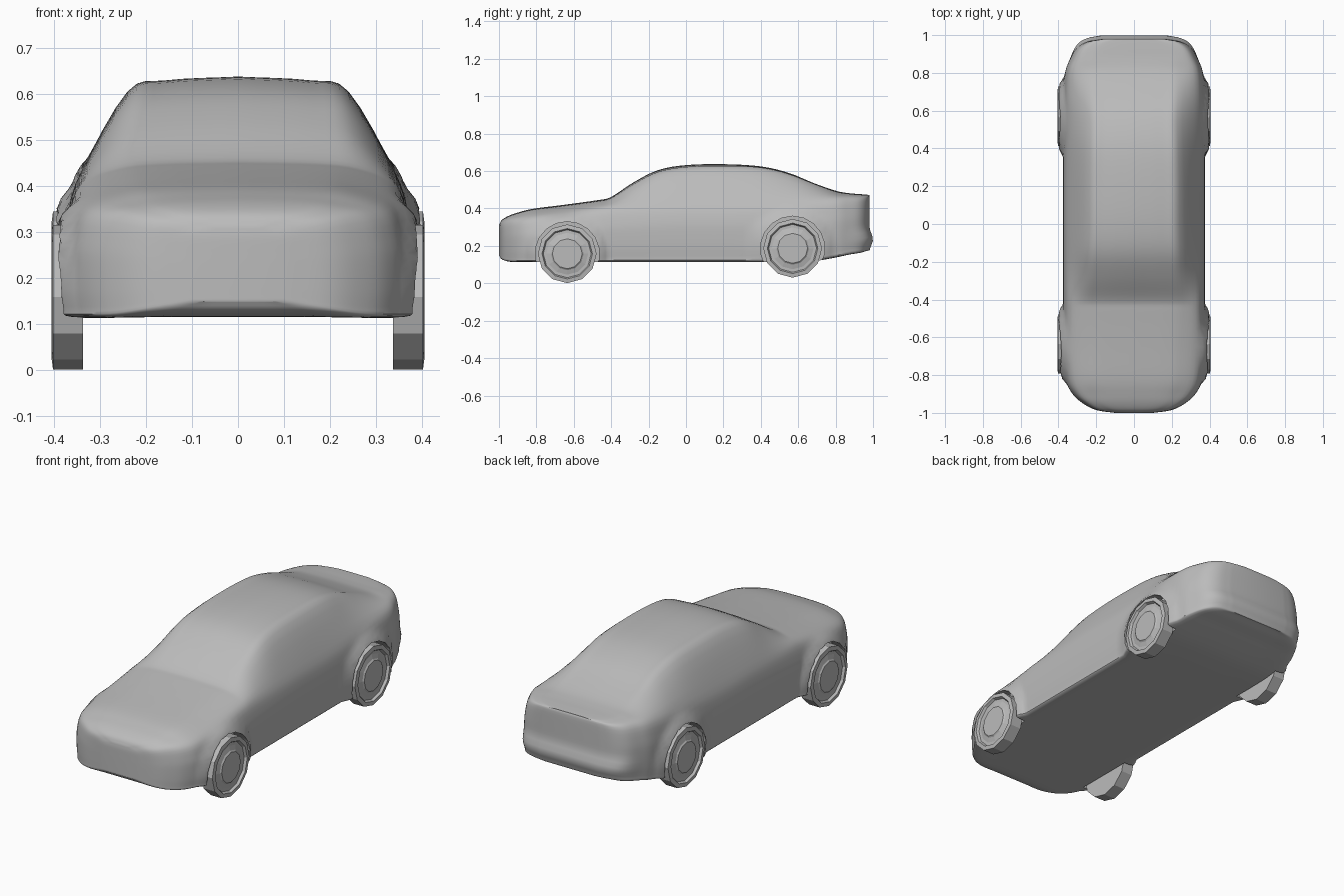
import bpy, bmesh, math
from mathutils import Vector

cube = bpy.data.objects.get("Cube")
if cube:
    bpy.data.objects.remove(cube)

paint = bpy.data.materials.new("plain_grey")
paint.use_nodes = True
grey = (0.5, 0.5, 0.5, 1)
paint.diffuse_color = grey
paint.node_tree.nodes["Principled BSDF"].inputs["Base Color"].default_value = grey

# Wheel centres (y, z) and sizes
AXLES = {"front": (-0.635, 0.158), "rear": (0.57, 0.187)}
TYRE, ARCH = 0.157, 0.172

# Body stations: y, half width, floor z, shoulder z, roof edge x, roof edge z, top z
STATIONS = [
    (-1.0, .10, .15, .29, .05, .305, .31),
    (-.985, .20, .13, .315, .13, .33, .338),
    (-.95, .27, .118, .33, .19, .35, .36),
    (-.90, .325, .115, .34, .22, .365, .378),
    (-.82, .362, .115, .35, .24, .385, .398),
    (-.65, .375, .115, .37, .25, .405, .42),
    (-.47, .375, .115, .395, .26, .43, .445),
    (-.40, .375, .115, .405, .26, .447, .462),
    (-.28, .375, .115, .415, .25, .515, .54),
    (-.15, .375, .115, .425, .245, .575, .605),
    (0, .375, .115, .43, .24, .6, .632),
    (.2, .375, .115, .43, .24, .605, .637),
    (.4, .375, .115, .435, .235, .6, .625),
    (.55, .375, .115, .44, .23, .57, .59),
    (.68, .375, .12, .445, .235, .525, .537),
    (.8, .365, .14, .45, .24, .485, .495),
    (.87, .34, .155, .45, .24, .475, .482),
    (.93, .305, .165, .45, .22, .47, .477),
    (.965, .25, .175, .452, .18, .468, .474),
    (.98, .17, .178, .455, .1, .47, .472),
]


def smooth_path(points, steps):
    """Curve passing through every point."""
    pts = [2 * points[0] - points[1]] + points + [2 * points[-1] - points[-2]]
    out = []
    for a, b, c, d in zip(pts, pts[1:], pts[2:], pts[3:]):
        for k in range(steps):
            t = k / steps
            out.append(b + (c - a) * (t / 2) + (2 * a - 5 * b + 4 * c - d) * (t * t / 2)
                       + (3 * b - a - 3 * c + d) * (t ** 3 / 2))
    return out + [points[-1]]


def section(y, w, floor, shoulder, ex, ez, top):
    """Half outline from the floor centre up to the roof centre."""
    rise = shoulder - floor
    flat = [(0, floor), (w * .5, floor), (w * .93, floor), (w * .985, floor + rise * .1),
            (w, floor + rise * .45), (w * .985, floor + rise * .72),
            (w * .91, shoulder), (ex, ez), (ex * .65, top - (top - ez) * .25), (0, top)]
    return [Vector((x, y, z)) for x, z in flat]


def shape(p):
    """Push out the wheel arches and the rear bumper."""
    x, y, z = p
    if x > .25:
        for cy, cz in AXLES.values():
            d = math.hypot(y - cy, z - cz)
            f = min(1, max(0, (.225 - d) / .055))
            x += .024 * f * f * (3 - 2 * f)
    if y > .85:
        y += .02 * min(1, (y - .85) / .1) * math.exp(-((z - .235) / .04) ** 2)
    return Vector((x, y, z))


def make_object(name, bm):
    bmesh.ops.recalc_face_normals(bm, faces=bm.faces)
    mesh = bpy.data.meshes.new(name)
    bm.to_mesh(mesh)
    bm.free()
    mesh.materials.append(paint)
    obj = bpy.data.objects.new(name, mesh)
    bpy.context.collection.objects.link(obj)
    return obj


def select(obj):
    bpy.ops.object.select_all(action='DESELECT')
    obj.select_set(True)
    bpy.context.view_layer.objects.active = obj


def lathe(name, profile, sides, centre):
    """Turn an (x, radius) profile round the axle."""
    bm = bmesh.new()
    rings = []
    for x, r in profile:
        rings.append([bm.verts.new((x, centre[0] + r * math.sin(a), centre[1] - r * math.cos(a)))
                      for a in (math.tau * i / sides for i in range(sides))])
    for r0, r1 in zip(rings, rings[1:]):
        for i in range(sides):
            j = (i + 1) % sides
            bm.faces.new((r0[i], r0[j], r1[j], r1[i]))
    bm.faces.new(rings[0])
    bm.faces.new(rings[-1])
    return make_object(name, bm)


def mirrored(profile):
    return [(-x, r) for x, r in profile]


# Body shell lofted through the stations
lines = [smooth_path(list(line), 4) for line in zip(*(section(*s) for s in STATIONS))]
halves = [[shape(p) for p in smooth_path(list(row), 4)] for row in zip(*lines)]
bm = bmesh.new()
rings = []
for half in halves:
    right = [bm.verts.new(p) for p in half]
    left = [bm.verts.new((-p.x, p.y, p.z)) for p in half[1:-1]]
    rings.append(right + left[::-1])
n = len(rings[0])
for r0, r1 in zip(rings, rings[1:]):
    for i in range(n):
        j = (i + 1) % n
        bm.faces.new((r0[i], r0[j], r1[j], r1[i]))
# Nose and tail closed by level strips
for ring in (rings[0], rings[-1]):
    for i in range(n // 2):
        bm.faces.new(list(dict.fromkeys((ring[i], ring[i + 1], ring[-i - 1], ring[-i]))))
body = make_object("car_body", bm)

# Wheel wells cut from the body
well = [(.332, ARCH), (.5, ARCH)]
for centre in AXLES.values():
    for profile in (well, mirrored(well)):
        cutter = lathe("well_cutter", profile, 18, centre)
        cutter.hide_render = True
        cut = body.modifiers.new("wheel_well", 'BOOLEAN')
        cut.operation = 'DIFFERENCE'
        cut.solver = 'EXACT'
        cut.object = cutter
        select(body)
        bpy.ops.object.modifier_apply(modifier=cut.name)
        bpy.data.objects.remove(cutter)
select(body)
bpy.ops.object.shade_smooth_by_angle(angle=math.radians(40))

# Faceted wheels with a stepped rim and a raised hub
wheel = [(.337, TYRE), (.402, TYRE), (.405, .135), (.392, .128), (.392, .112), (.398, .088), (.404, .08)]
for place, centre in AXLES.items():
    lathe(place + "_left_wheel", wheel, 12, centre)
    lathe(place + "_right_wheel", mirrored(wheel), 12, centre)
